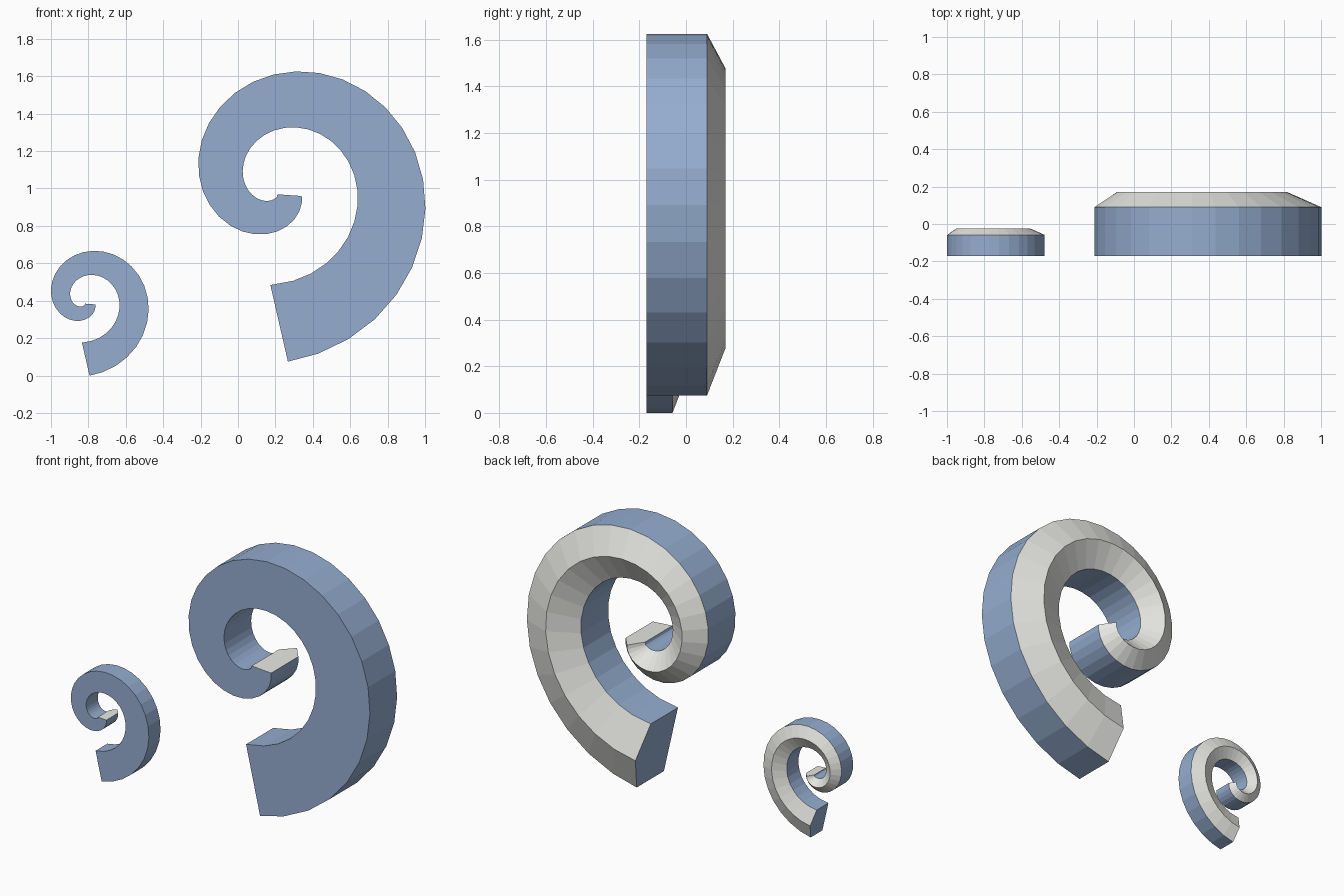
import bpy, bmesh, math
from mathutils import Vector

if "Cube" in bpy.data.objects:
    bpy.data.objects.remove(bpy.data.objects["Cube"])

SEGS = 36                       # 32 steps per turn, 1.125 turns
START, TURN = -math.pi / 2, math.radians(405)
R0, R1 = 0.741, 0.079           # spiral radius at mouth and tip
W0, W1 = 0.42, 0.13             # band width at mouth and tip
SHOULDER, RIDGE = 0.26, 0.34    # depth of the walls and of the ridge

blue = bpy.data.materials.new("blue")
blue.diffuse_color = (0.30, 0.42, 0.63, 1)
blue.use_nodes = True
blue.node_tree.nodes["Principled BSDF"].inputs["Base Color"].default_value = blue.diffuse_color
grey = bpy.data.materials.new("grey")
grey.diffuse_color = (0.8, 0.8, 0.77, 1)
grey.use_nodes = True
grey.node_tree.nodes["Principled BSDF"].inputs["Base Color"].default_value = grey.diffuse_color


def spiral_mesh():
    # Centre line: an inward Archimedean spiral in the xz plane
    path = []
    for i in range(SEGS + 1):
        t = i / SEGS
        a = START + TURN * t
        r = R0 + (R1 - R0) * t
        path.append(Vector((r * math.cos(a), 0, r * math.sin(a))))

    # Tapering house-shaped section: flat front, straight walls, ridged back
    bm = bmesh.new()
    rings = []
    for i, p in enumerate(path):
        before = (p - path[i - 1]).normalized() if i > 0 else Vector()
        after = (path[i + 1] - p).normalized() if i < SEGS else Vector()
        d = (before + after).normalized()
        out = Vector((d.z, 0, -d.x))
        h = (W0 + (W1 - W0) * i / SEGS) / 2
        section = [(-h, 0), (h, 0), (h, SHOULDER), (0, RIDGE), (-h, SHOULDER)]
        rings.append([bm.verts.new(p + out * u + Vector((0, v, 0))) for u, v in section])

    # Skin: front and walls blue, sloping back grey
    for a, b in zip(rings, rings[1:]):
        for j in range(5):
            k = (j + 1) % 5
            f = bm.faces.new((a[j], a[k], b[k], b[j]))
            f.material_index = 1 if j in (2, 3) else 0

    # End caps: blue at the mouth, grey at the tip
    bm.faces.new(rings[0])
    bm.faces.new(rings[-1][::-1]).material_index = 1
    bmesh.ops.recalc_face_normals(bm, faces=bm.faces)

    me = bpy.data.meshes.new("spiral")
    bm.to_mesh(me)
    bm.free()
    me.materials.append(blue)
    me.materials.append(grey)
    return me


mesh = spiral_mesh()
for name, x, z, s in (("large_spiral", 0.22, 1.02, 1.0),
                      ("small_spiral", -0.814, 0.406, 0.43)):
    ob = bpy.data.objects.new(name, mesh)
    ob.location = (x, -0.17, z)
    ob.scale = (s, s, s)
    bpy.context.collection.objects.link(ob)
